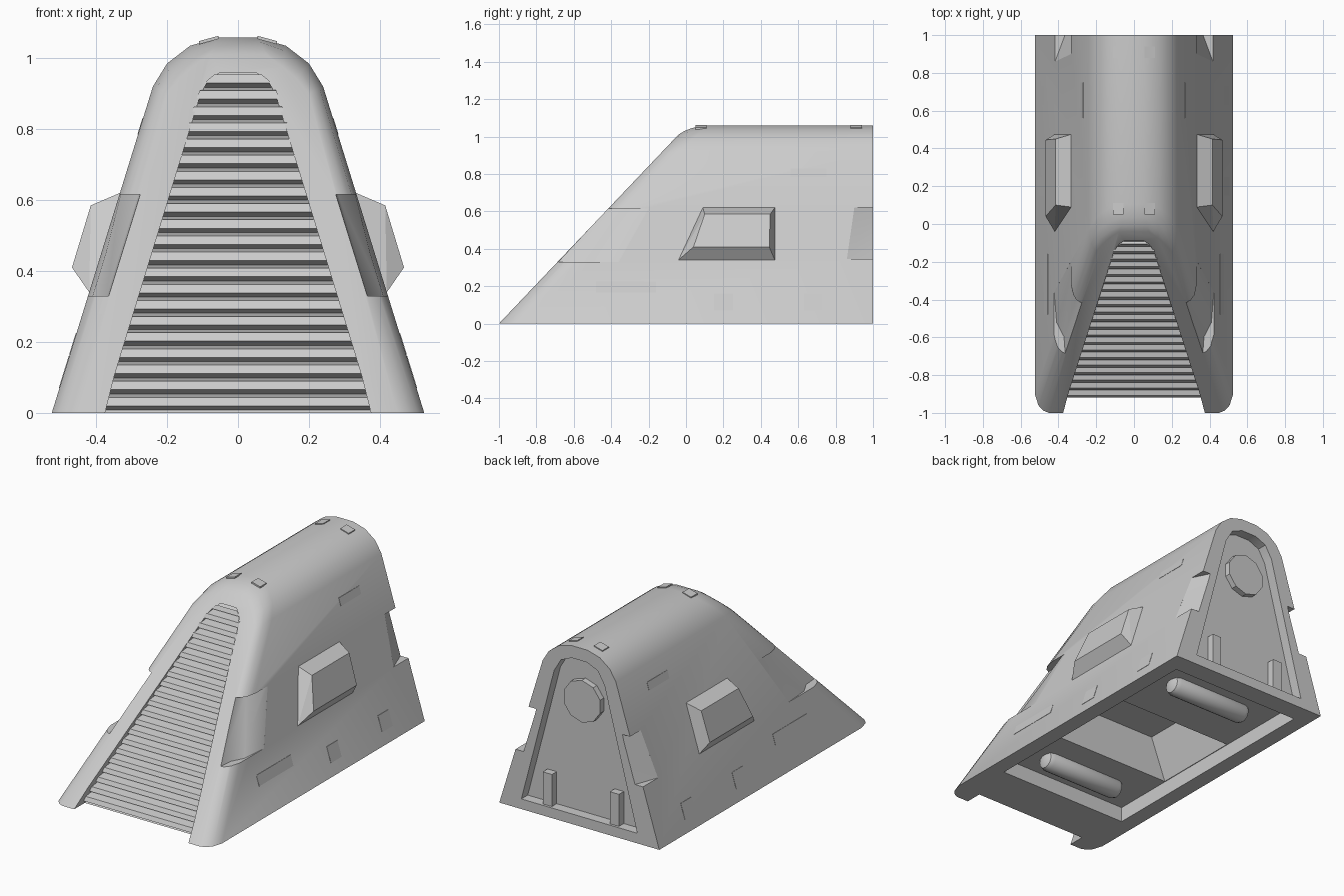
import bpy
import bmesh
import math

if "Cube" in bpy.data.objects:
    bpy.data.objects.remove(bpy.data.objects["Cube"], do_unlink=True)

# Single painted-metal material
hull_grey = bpy.data.materials.new("hull_grey")
hull_grey.use_nodes = True
GREY = (0.6, 0.6, 0.6, 1)
hull_grey.diffuse_color = GREY
hull_grey.node_tree.nodes["Principled BSDF"].inputs["Base Color"].default_value = GREY


def finish(name, bm):
    bmesh.ops.recalc_face_normals(bm, faces=bm.faces[:])
    mesh = bpy.data.meshes.new(name)
    bm.to_mesh(mesh)
    bm.free()
    mesh.materials.append(hull_grey)
    obj = bpy.data.objects.new(name, mesh)
    bpy.context.collection.objects.link(obj)
    return obj


def solid(name, points, both=False):
    """Convex solid around points, optionally repeated on the other side."""
    bm = bmesh.new()
    for sign in ((1, -1) if both else (1,)):
        verts = [bm.verts.new((sign * x, y, z)) for x, y, z in points]
        bmesh.ops.convex_hull(bm, input=verts)
    bmesh.ops.dissolve_limit(bm, angle_limit=0.002, verts=bm.verts[:], edges=bm.edges[:])
    return finish(name, bm)


def box(name, xs, ys, zs, both=False):
    return solid(name, [(x, y, z) for x in xs for y in ys for z in zs], both)


def side(z):
    """Half width of the sloping side wall."""
    return 0.525 - 0.31 * z


def mirrored(half):
    return half + [(-x, z) for x, z in reversed(half)]


def activate(obj):
    bpy.ops.object.select_all(action='DESELECT')
    obj.select_set(True)
    bpy.context.view_layer.objects.active = obj


def carve(target, cutter):
    activate(target)
    mod = target.modifiers.new("cut", 'BOOLEAN')
    mod.operation = 'DIFFERENCE'
    mod.solver = 'EXACT'
    mod.object = cutter
    bpy.ops.object.modifier_apply(modifier=mod.name)
    bpy.data.objects.remove(cutter, do_unlink=True)


# Body: arched section swept backward from a sloping, rounded front
outer = mirrored([(.525, 0), (.24, .92), (.2, .985), (.135, 1.035), (.055, 1.058)])
crease = mirrored([(.45, 0), (.2, .9), (.165, .942), (.125, .977), (.08, 1.01)])
bm = bmesh.new()
rings = []
for blend, shift in ((0, 0), (.4, .012), (.75, .04), (1, .1), (1, None)):
    ring = []
    for (ax, az), (bx, bz) in zip(crease, outer):
        x, z = ax + (bx - ax) * blend, az + (bz - az) * blend
        y = 1 if shift is None else -1 + .95 * z + shift
        ring.append(bm.verts.new((x, y, z)))
    rings.append(ring)
for a, b in zip(rings, rings[1:]):
    for i in range(len(a)):
        j = (i + 1) % len(a)
        bm.faces.new((a[i], a[j], b[j], b[i]))
bm.faces.new(rings[0])
bm.faces.new(rings[-1])
body = finish("body", bm)


# Front opening
def back_plane(z):
    return -.9 + .88 * z


opening = [(.375, 0), (.35, .1), (.105, .9), (.085, .935), (.05, .96)]
points = []
for x, z in mirrored([(.375, -.1)] + opening):
    points += [(x, -2, z), (x, back_plane(z), z)]
carve(body, solid("opening_cutter", points))

# Rear recess
recess = mirrored([(.38, .06), (.165, .88), (.12, .955), (.05, .985)])
carve(body, solid("recess_cutter", [(x, y, z) for x, z in recess for y in (.94, 1.2)]))

# Scoops behind the front frame (steep pocket, then a shallow ramp) and rear notches
pocket, ramp, notch = [], [], []
for z, end in ((.33, -.36), (.615, -.2)):
    s, front = side(z), -1 + .95 * z
    pocket += [(s - .062, front - .05, z), (s - .052, front + .09, z), (s, front + .19, z),
               (s + .1, front + .19, z), (s + .1, front - .05, z)]
    ramp += [(s - .03, front - .05, z), (s, end, z), (s + .1, end, z), (s + .1, front - .05, z)]
for z, start in ((.345, .86), (.62, .9)):
    s = side(z)
    notch += [(s - .06, 1.02, z), (s, start, z), (s + .1, start, z), (s + .1, 1.02, z)]
for name, pts in (("pocket", pocket), ("ramp", ramp), ("notch", notch)):
    carve(body, solid(name + "_cutter", pts, True))

# Underside tray with a deeper tapering bay in the middle
TRAY_TOP = .09
carve(body, box("tray_cutter", (-.43, .43), (-.62, .88), (-.1, TRAY_TOP)))
bay = mirrored([(.43, -.1), (.43, .08), (.33, .34)])
carve(body, solid("bay_cutter", [(x, y, z) for x, z in bay for y in (-.24, .3)]))
activate(body)
bpy.ops.object.shade_smooth_by_angle(angle=math.radians(32))


# Louvred grille filling the front opening
def half_width(z):
    for (xa, za), (xb, zb) in zip(opening, opening[1:]):
        if z <= zb:
            return xa + (xb - xa) * (z - za) / (zb - za)
    return opening[-1][0]


PITCH = .0455
TOOTH = ((0, 0), (-.026, .012), (-.014, .036))
bm = bmesh.new()
previous = None
for step in range(21):
    base = .008 + step * PITCH
    for dy, dz in TOOTH:
        y, z = back_plane(base) + dy, base + dz
        w = half_width(z) + .008
        pair = [bm.verts.new((-w, y, z)), bm.verts.new((w, y, z))]
        if previous:
            bm.faces.new((previous[0], previous[1], pair[1], pair[0]))
        previous = pair
finish("front_grille", bm)

# Side pods
pod = [(side(z), y, z) for y, z in ((-.04, .34), (.09, .62), (.475, .62), (.475, .34))]
pod += [(.468, .04, .41), (.415, .1, .585), (.415, .45, .585), (.468, .445, .41)]
solid("side_pods", pod, True)

# Thin panels on the side walls
for name, y0, y1, z0, z1 in (
        ("front_side_panel", -.48, -.16, .165, .225),
        ("middle_side_panel", .15, .25, .07, .16),
        ("rear_side_panel", .63, .73, .07, .16),
        ("upper_side_panel", .56, .75, .785, .83)):
    solid(name, [(side(z) + d, y, z) for y in (y0, y1) for z in (z0, z1) for d in (-.005, .002)], True)

# Small roof plates
for name, y0, y1 in (("front_roof_plates", .05, .11), ("rear_roof_plates", .88, .94)):
    solid(name, [(x, y, z + d) for x, z in ((.055, 1.058), (.11, 1.043))
                 for y in (y0, y1) for d in (-.004, .005)], True)

# Rear door fittings
box("rear_posts", (.19, .25), (.92, .985), (.05, .25), True)


def cylinder(name, sides, radius, length, location, rotation):
    bpy.ops.mesh.primitive_cylinder_add(vertices=sides, radius=radius, depth=length,
                                        location=location, rotation=rotation)
    obj = bpy.context.object
    obj.name = name
    obj.data.materials.append(hull_grey)
    return obj


cylinder("rear_disc", 10, .125, .05, (0, .95, .73), (math.pi / 2, 0, 0))

# Underside tanks with tapered ends
for name, y in (("front_tank", -.45), ("rear_tank", .65)):
    tank = cylinder(name, 16, .06, .54, (.01, y, .065), (0, math.pi / 2, 0))
    bevel = tank.modifiers.new("taper", 'BEVEL')
    bevel.width = .035
    bevel.segments = 2
    bevel.limit_method = 'ANGLE'
    bevel.angle_limit = math.radians(60)
    activate(tank)
    bpy.ops.object.modifier_apply(modifier="taper")
    bpy.ops.object.shade_smooth_by_angle(angle=math.radians(35))
